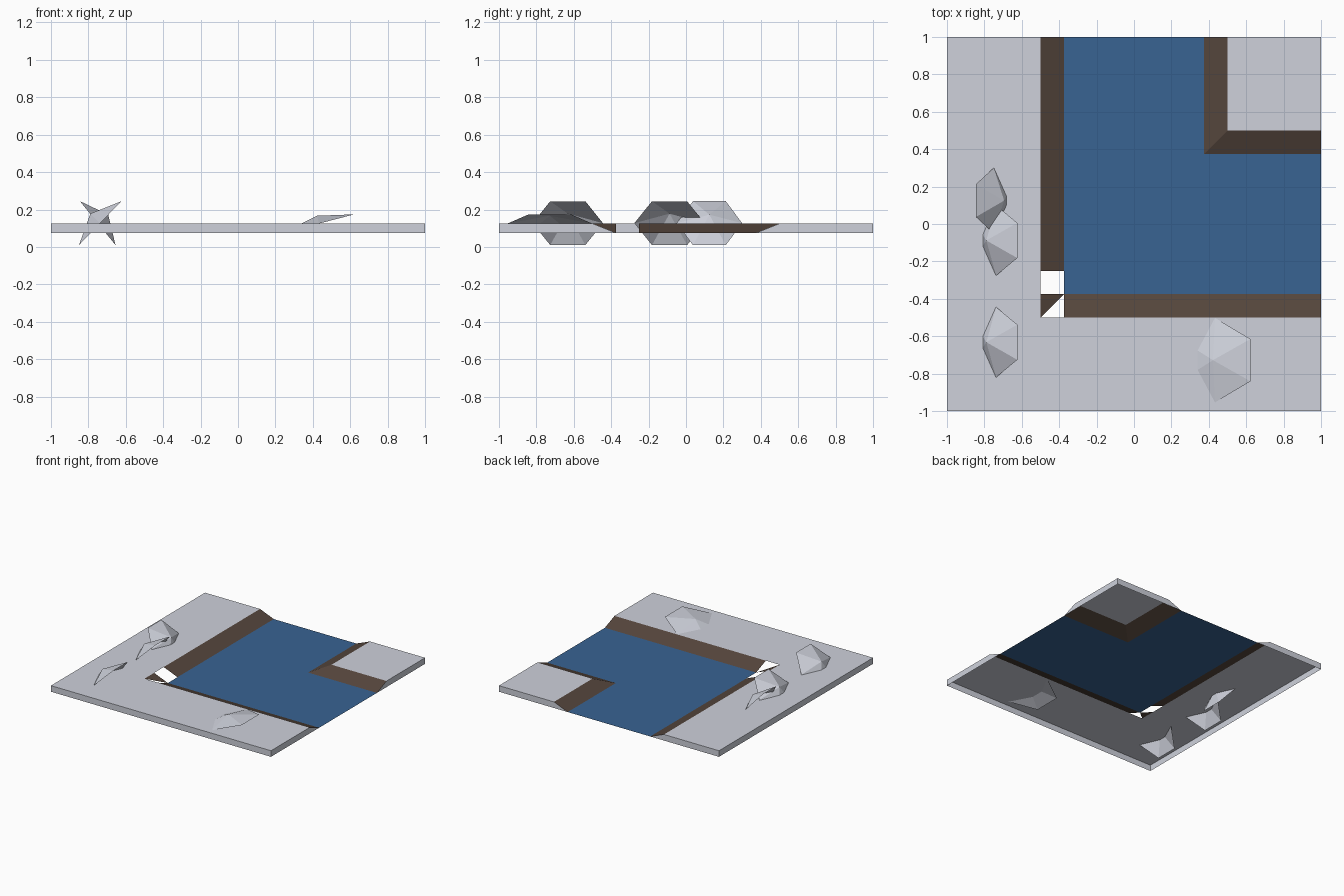
import bpy
import math
from mathutils import Matrix, Vector

if "Cube" in bpy.data.objects:
    bpy.data.objects.remove(bpy.data.objects["Cube"], do_unlink=True)

TOP, LOW = 0.125, 0.075      # ground and water levels
EDGE, SHORE, RIM = 0.5, 0.375, 1.0
GAP = -0.25                  # where the left bank stops short of the corner


def material(name, r, g, b):
    mat = bpy.data.materials.new(name)
    mat.use_nodes = True
    mat.diffuse_color = (r, g, b, 1)
    mat.node_tree.nodes["Principled BSDF"].inputs["Base Color"].default_value = (r, g, b, 1)
    return mat


snow = material("pale_snow", 0.62, 0.64, 0.71)
earth = material("brown_earth", 0.09, 0.06, 0.045)
water = material("blue_water", 0.04, 0.125, 0.29)


def sheet(name, mat, faces, facing):
    """Object made of separate polygons, each turned towards its facing vector."""
    verts, polys = [], []
    for face, look in zip(faces, facing):
        pts = [Vector(p) for p in face]
        area = sum((p.cross(q) for p, q in zip(pts, pts[1:] + pts[:1])), Vector())
        if area.dot(Vector(look)) < 0:
            pts.reverse()
        polys.append(range(len(verts), len(verts) + len(pts)))
        verts += pts
    mesh = bpy.data.meshes.new(name)
    mesh.from_pydata(verts, [], [list(p) for p in polys])
    mesh.materials.append(mat)
    obj = bpy.data.objects.new(name, mesh)
    bpy.context.collection.objects.link(obj)
    return obj


def flat(points, z):
    return [(x, y, z) for x, y in points]


UP = (0, 0, 1)

# Ground: L-shaped shore and the small island corner
shore = [(-RIM, -RIM), (RIM, -RIM), (RIM, -EDGE), (-EDGE, -EDGE), (-EDGE, RIM), (-RIM, RIM)]
sheet("shore_ground", snow, [flat(shore, TOP)], [UP])
corner = [(EDGE, EDGE), (RIM, EDGE), (RIM, RIM), (EDGE, RIM)]
sheet("corner_ground", snow, [flat(corner, TOP)], [UP])

# Water surface
pool = [(-SHORE, -SHORE), (RIM, -SHORE), (RIM, SHORE), (SHORE, SHORE), (SHORE, RIM), (-SHORE, RIM)]
sheet("water_surface", water, [flat(pool, LOW)], [UP])


# Sloping banks
def bank(name, high, low):
    sheet(name, earth, [flat(high, TOP) + flat(reversed(low), LOW)], [UP])


bank("left_bank", [(-EDGE, GAP), (-EDGE, RIM)], [(-SHORE, GAP), (-SHORE, RIM)])
bank("front_bank", [(-SHORE, -EDGE), (RIM, -EDGE)], [(-SHORE, -SHORE), (RIM, -SHORE)])
bank("bank_corner", [(-EDGE, -EDGE), (-EDGE, -SHORE)], [(-SHORE, -SHORE)])
bank("island_side_bank", [(EDGE, EDGE), (EDGE, RIM)], [(SHORE, SHORE), (SHORE, RIM)])
bank("island_front_bank", [(EDGE, EDGE), (RIM, EDGE)], [(SHORE, SHORE), (RIM, SHORE)])

# Outer skirt; profiles are (along, z), with sloped ends under the banks
full = [(-RIM, LOW), (RIM, LOW), (RIM, TOP), (-RIM, TOP)]
shore_end = [(-RIM, LOW), (-SHORE, LOW), (-EDGE, TOP), (-RIM, TOP)]
island_end = [(SHORE, LOW), (RIM, LOW), (RIM, TOP), (EDGE, TOP)]
walls, looks = [], []
for side, profiles in ((-RIM, [full]), (RIM, [shore_end, island_end])):
    for prof in profiles:
        walls += [[(side, a, z) for a, z in prof], [(a, side, z) for a, z in prof]]
        looks += [(side, 0, 0), (0, side, 0)]
sheet("outer_skirt", snow, walls, looks)


# Rocks: open six-sided shells, tilted and half sunk in the ground
def rock(name, centre, radius, height, tilt, turn=0):
    ring = [Vector((radius * math.cos(a), radius * math.sin(a), 0))
            for a in (math.radians(30 + 60 * i) for i in range(6))]
    apex = Vector((0, 0, height))
    place = (Matrix.Translation(centre) @ Matrix.Rotation(math.radians(turn), 4, "Z")
             @ Matrix.Rotation(math.radians(-tilt), 4, "Y"))
    faces = [[place @ p for p in (ring[i], ring[(i + 1) % 6], apex)] for i in range(6)]
    sheet(name, snow, faces, [place.to_3x3() @ Vector(UP)] * 6)


rock("front_rock", (0.433, -0.728, 0.125), 0.226, 0.043, 14.5)
rock("left_front_rock", (-0.737, -0.632, 0.127), 0.188, 0.073, 46)
rock("left_middle_rock", (-0.737, -0.088, 0.127), 0.188, 0.073, 46)
rock("left_back_rock", (-0.75, 0.125, 0.127), 0.175, 0.072, 51, 180)
